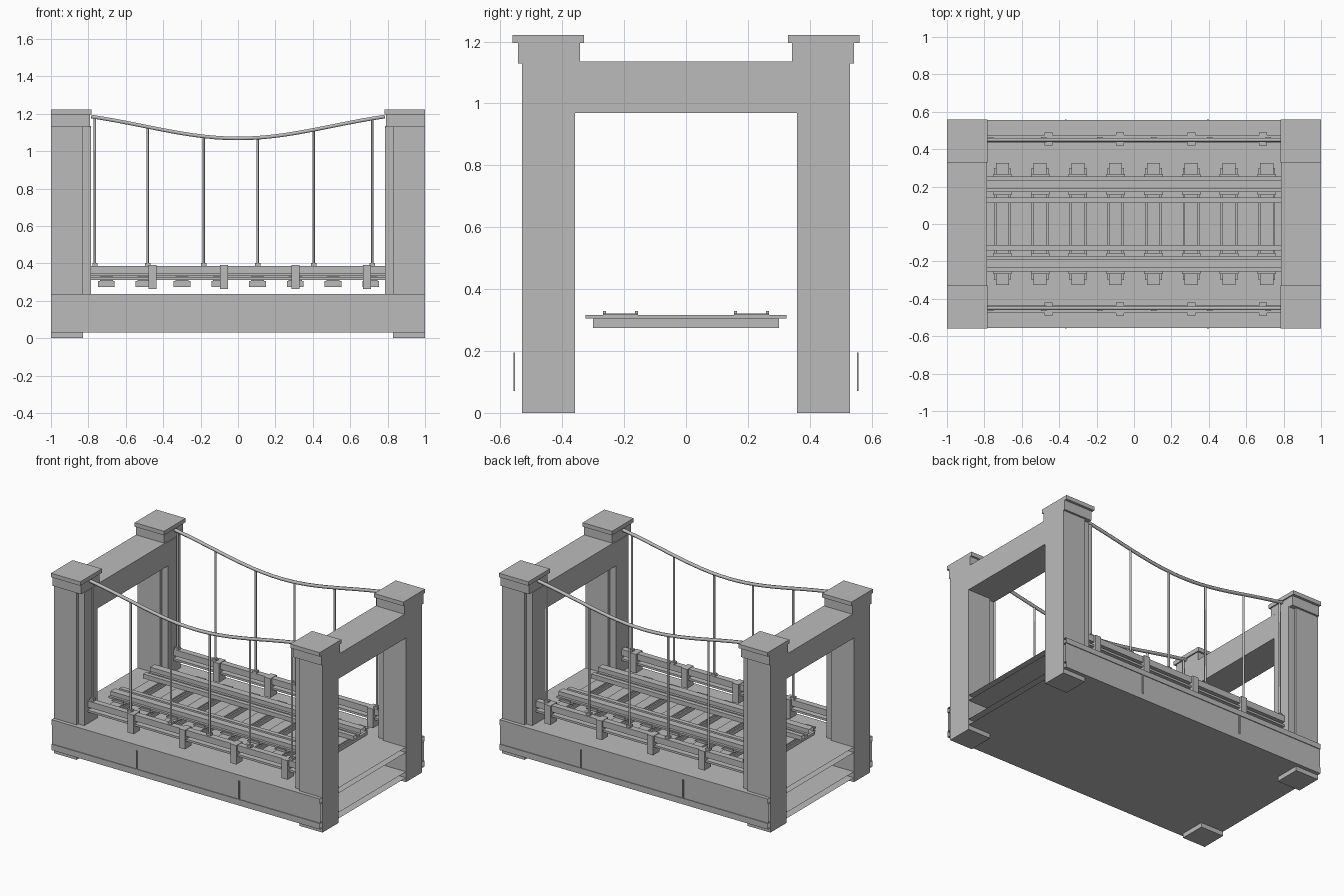
import bpy, math
from mathutils import Vector

old = bpy.data.objects.get("Cube")
if old:
    bpy.data.objects.remove(old, do_unlink=True)

GREY = (0.5, 0.5, 0.5, 1.0)
stone = bpy.data.materials.new("plain_grey")
stone.use_nodes = True
stone.diffuse_color = GREY
stone.node_tree.nodes["Principled BSDF"].inputs["Base Color"].default_value = GREY

SPAN = 0.785          # half length of the free span
CABLE_Y = 0.45
SIDES = (-1, 1)


def mesh_object(name, verts, faces):
    me = bpy.data.meshes.new(name)
    me.from_pydata(verts, [], faces)
    me.materials.append(stone)
    ob = bpy.data.objects.new(name, me)
    bpy.context.collection.objects.link(ob)
    return ob


def box(name, x, y, z, open_ends=False):
    """Box from (min, max) ranges; open_ends leaves out the two x faces."""
    x, y, z = sorted(x), sorted(y), sorted(z)
    verts = [(a, b, c) for a in x for b in y for c in z]
    faces = [(0, 4, 5, 1), (2, 3, 7, 6), (0, 2, 6, 4), (1, 5, 7, 3)]
    if not open_ends:
        faces += [(0, 1, 3, 2), (4, 6, 7, 5)]
    return mesh_object(name, verts, faces)


def tube(name, points, radius):
    """Round bar swept along a path."""
    cu = bpy.data.curves.new(name, "CURVE")
    cu.dimensions = "3D"
    cu.bevel_depth = radius
    cu.bevel_resolution = 1
    cu.use_fill_caps = True
    sp = cu.splines.new("POLY")
    sp.points.add(len(points) - 1)
    for p, co in zip(sp.points, points):
        p.co = (*co, 1)
    cu.materials.append(stone)
    ob = bpy.data.objects.new(name, cu)
    bpy.context.collection.objects.link(ob)
    return ob


def span_y(s, a, b):
    return (s * a, s * b)


def cable_height(x):
    t = x / SPAN
    return 1.068 + 0.117 * (0.5 * t * t + 0.25 * (1 - math.cos(math.pi * t)))


# Deck: three stacked hollow bands with open ends
box("deck_lower_band", (-1, 1), (-0.555, 0.555), (0.03, 0.07), True)
box("deck_panel_band", (-1, 1), (-0.55, 0.55), (0.07, 0.2), True)
box("deck_upper_band", (-1, 1), (-0.555, 0.555), (0.2, 0.235), True)
for s in SIDES:
    for x in (-0.365, 0.395):
        box("panel_divider", (x - 0.005, x + 0.005), span_y(s, 0.552, 0.558), (0.07, 0.195))

# Towers: pillar, inner pilaster, two-step cap, and a beam across
for sx in SIDES:
    for s in SIDES:
        box("tower_pillar", (sx * 0.83, sx), span_y(s, 0.358, 0.53), (0, 1.13))
        box("tower_pilaster", (sx * SPAN, sx * 0.83), span_y(s, 0.375, 0.512), (0.235, 1.13))
        box("cap_lower", (sx * 0.79, sx), span_y(s, 0.343, 0.543), (1.13, 1.195))
        box("cap_top", (sx * 0.782, sx), span_y(s, 0.33, 0.56), (1.195, 1.222))
    box("tower_crossbeam", (sx * SPAN, sx), (-0.375, 0.375), (0.97, 1.135))

# Suspension cables, hangers and parapets
for s in SIDES:
    y = s * CABLE_Y
    xs = [SPAN * (i / 12 - 1) for i in range(25)]
    tube("main_cable", [(x, y, cable_height(x)) for x in xs], 0.011)
    for x in (-0.765, -0.483, -0.183, 0.105, 0.405, 0.718):
        tube("hanger", [(x, y, 0.38), (x, y, cable_height(x))], 0.007)
        box("hanger_foot", (x - 0.014, x + 0.014), (y - 0.014, y + 0.014), (0.38, 0.402))
    box("parapet_top_bar", (-SPAN, SPAN), span_y(s, 0.435, 0.475), (0.345, 0.387))
    box("parapet_low_bar", (-SPAN, SPAN), span_y(s, 0.435, 0.475), (0.312, 0.326))
    for i in range(4):
        x = -0.457 + 0.382 * i
        box("parapet_post", (x - 0.022, x + 0.022), span_y(s, 0.42, 0.488), (0.262, 0.39))

# Sleepers with bearing plates and rail chairs
for i in range(8):
    x = -0.704 + 0.202 * i
    box("sleeper", (x - 0.045, x + 0.045), (-0.3, 0.3), (0.275, 0.305))
    box("bearing_plate", (x - 0.035, x + 0.035), (-0.325, 0.325), (0.305, 0.316))
    for s in SIDES:
        box("rail_chair", (x - 0.05, x + 0.05), span_y(s, 0.155, 0.268), (0.316, 0.322))
        for y in (0.155, 0.258):
            box("chair_lip", (x - 0.035, x + 0.035), span_y(s, y, y + 0.01), (0.322, 0.33))

# Rails: wide foot, raised head and inner guard rail
for s in SIDES:
    box("rail_foot", (-SPAN, SPAN), span_y(s, 0.17, 0.253), (0.322, 0.334), True)
    box("rail_head", (-SPAN, SPAN), span_y(s, 0.187, 0.236), (0.334, 0.362), True)
    box("guard_rail", (-SPAN, SPAN), span_y(s, 0.112, 0.142), (0.316, 0.345), True)
